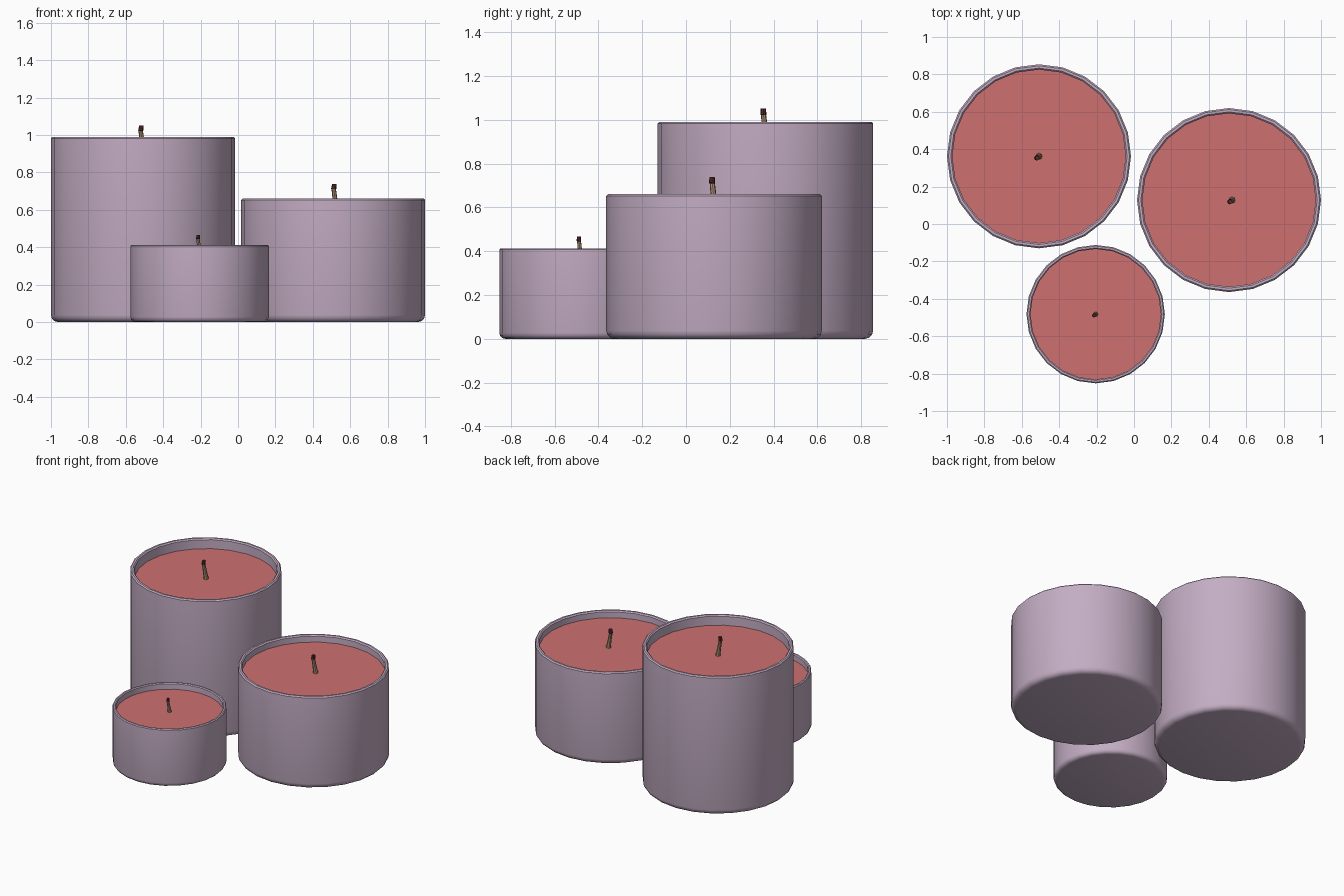
import bpy, bmesh
from math import cos, sin, pi

if "Cube" in bpy.data.objects:
    bpy.data.objects.remove(bpy.data.objects["Cube"])


def material(name, rgb):
    m = bpy.data.materials.new(name)
    m.diffuse_color = (*rgb, 1)
    m.use_nodes = True
    m.node_tree.nodes["Principled BSDF"].inputs["Base Color"].default_value = m.diffuse_color
    return m


GLASS = material("lilac_vessel", (0.55, 0.42, 0.55))
WAX = material("red_wax", (0.62, 0.16, 0.16))
CORD = material("wick_cord", (0.40, 0.27, 0.17))
CHAR = material("charred_tip", (0.10, 0.025, 0.025))


def skin_rings(name, rings, sides, mats, loc, tip_from=None, cap_start=True, cap_end=True):
    """Join circular rings (cx, cy, z, radius) into one smooth tube."""
    bm = bmesh.new()
    loops = [[bm.verts.new((cx + r * cos(2 * pi * i / sides), cy + r * sin(2 * pi * i / sides), z))
              for i in range(sides)] for cx, cy, z, r in rings]
    for k, (a, b) in enumerate(zip(loops, loops[1:])):
        for i in range(sides):
            j = (i + 1) % sides
            f = bm.faces.new((a[i], a[j], b[j], b[i]))
            f.material_index = int(tip_from is not None and k >= tip_from)
    if cap_start:
        bm.faces.new(loops[0][::-1])
    if cap_end:
        bm.faces.new(loops[-1]).material_index = len(mats) - 1
    me = bpy.data.meshes.new(name)
    bm.to_mesh(me)
    bm.free()
    for m in mats:
        me.materials.append(m)
    ob = bpy.data.objects.new(name, me)
    ob.location = loc
    bpy.context.collection.objects.link(ob)
    bpy.ops.object.select_all(action='DESELECT')
    ob.select_set(True)
    bpy.context.view_layer.objects.active = ob
    bpy.ops.object.shade_smooth_by_angle(angle=pi / 5)
    return ob


def candle(size, x, y, r, height, wax_z, wick_top):
    sides, loc, wall = 24, (x, y, 0), 0.058 * r
    # vessel: rounded foot, straight wall, softened rim, inner wall
    b, e = 0.075 * r, 0.016 * r
    foot = [(r - b + b * sin(t), b - b * cos(t)) for t in (0, pi / 6, pi / 3, pi / 2)]
    rim = [(r, height - e), (r - e, height), (r - wall + e, height), (r - wall, height - e)]
    profile = foot + rim + [(r - wall, wax_z - 0.03)]
    skin_rings(size + "_vessel", [(0, 0, z, q) for q, z in profile], sides, [GLASS], loc)
    # wax filling
    skin_rings(size + "_wax", [(0, 0, wax_z - 0.02, r - wall), (0, 0, wax_z, r - wall)],
               sides, [WAX], loc, cap_start=False)
    # slightly bent wick with a charred tip
    h, s = wick_top - wax_z, r / 0.4925
    bend = [(0, 0, -0.05, 0.018), (0, 0, 0.1, 0.016), (-0.006, -0.003, 0.4, 0.013),
            (-0.012, -0.008, 0.78, 0.012), (-0.012, -0.009, 0.8, 0.014), (-0.009, -0.009, 1, 0.012)]
    skin_rings(size + "_wick", [(cx * s, cy * s, wax_z + t * h, q * s) for cx, cy, t, q in bend],
               8, [CORD, CHAR], loc, tip_from=3)


candle("tall", -0.508, 0.362, 0.492, 0.99, 0.918, 1.05)
candle("medium", 0.508, 0.128, 0.492, 0.66, 0.610, 0.738)
candle("small", -0.205, -0.482, 0.370, 0.413, 0.368, 0.466)

# the medium wick leans the other way
bpy.data.objects["medium_wick"].location.x += 0.016
